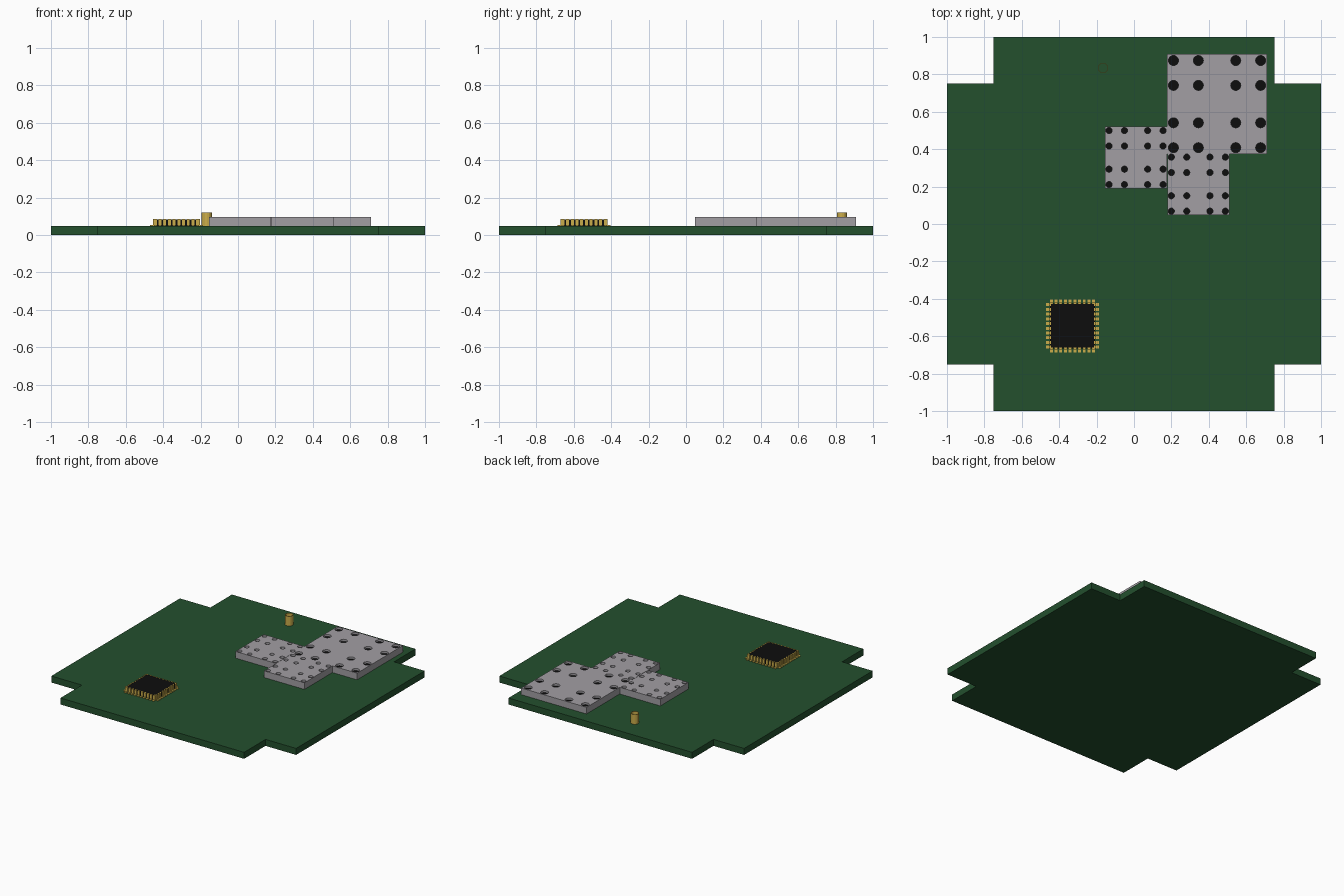
import bpy, bmesh, math
from mathutils import Matrix, Vector

if "Cube" in bpy.data.objects:
    bpy.data.objects.remove(bpy.data.objects["Cube"])


def material(name, rgb):
    m = bpy.data.materials.new(name)
    m.diffuse_color = (*rgb, 1)
    m.use_nodes = True
    m.node_tree.nodes["Principled BSDF"].inputs["Base Color"].default_value = m.diffuse_color
    return m


GREEN = material("board green", (0.017, 0.08, 0.027))
GREY = material("shield grey", (0.36, 0.345, 0.37))
BLACK = material("chip black", (0.004, 0.004, 0.004))
GOLD = material("contact gold", (0.6, 0.42, 0.07))


def make(name, bm, *mats):
    bmesh.ops.recalc_face_normals(bm, faces=bm.faces)
    me = bpy.data.meshes.new(name)
    bm.to_mesh(me)
    bm.free()
    for m in mats:
        me.materials.append(m)
    ob = bpy.data.objects.new(name, me)
    bpy.context.collection.objects.link(ob)
    return ob


def add_box(bm, x0, x1, y0, y1, z0, z1, rot=Matrix()):
    m = (rot @ Matrix.Translation(((x0 + x1) / 2, (y0 + y1) / 2, (z0 + z1) / 2))
         @ Matrix.Diagonal((x1 - x0, y1 - y0, z1 - z0, 1)))
    bmesh.ops.create_cube(bm, size=1, matrix=m)


# Board: square with notched corners
T = 0.048
bm = bmesh.new()
outline = []
for i in range(4):
    r = Matrix.Rotation(i * math.pi / 2, 3, 'Z')
    outline += [r @ Vector(p) for p in ((1, -.75, 0), (1, .75, 0), (.75, .75, 0))]
face = bm.faces.new([bm.verts.new(p) for p in outline])
ext = bmesh.ops.extrude_face_region(bm, geom=[face])
bmesh.ops.translate(bm, vec=(0, 0, T),
                    verts=[v for v in ext["geom"] if isinstance(v, bmesh.types.BMVert)])
make("circuit_board", bm, GREEN)


# Shields: plates with a 4 x 4 grid of holes showing black inside
def shield(name, cx, cy, s, top=0.097):
    h = 0.267 * s
    bm = bmesh.new()
    add_box(bm, cx - h, cx + h, cy - h, cy + h, T, top)
    ob = make(name, bm, GREY, BLACK)
    bm = bmesh.new()
    steps = [k * s for k in (-.233, -.1, .1, .233)]
    for dx in steps:
        for dy in steps:
            bmesh.ops.create_cone(bm, cap_ends=True, segments=16, depth=0.03,
                                  radius1=0.027 * s, radius2=0.027 * s,
                                  matrix=Matrix.Translation((cx + dx, cy + dy, top)))
    cutter = make("hole_cutter", bm, GREY, BLACK)
    cutter.hide_render = True
    mod = ob.modifiers.new("holes", 'BOOLEAN')
    mod.object = cutter
    mod.operation = 'DIFFERENCE'
    mod.solver = 'EXACT'
    dg = bpy.context.evaluated_depsgraph_get()
    me = bpy.data.meshes.new_from_object(ob.evaluated_get(dg))
    ob.modifiers.clear()
    ob.data = me
    for p in me.polygons:      # hole floors are black
        p.material_index = int(p.normal.z > 0.9 and p.center.z < top - 0.005)
    bpy.data.objects.remove(cutter)


shield("large_shield", 0.444, 0.641, 1)
shield("left_shield", 0.011, 0.355, 0.62)
shield("front_shield", 0.344, 0.213, 0.62)

# Chip body
CX, CY, H, TOP = -0.329, -0.545, 0.12, 0.083
bm = bmesh.new()
add_box(bm, CX - H, CX + H, CY - H, CY + H, T, TOP)
make("chip_body", bm, BLACK)

# Chip pins: upright legs with thin feet on all four sides
bm = bmesh.new()
for side in range(4):
    rot = Matrix.Translation((CX, CY, 0)) @ Matrix.Rotation(side * math.pi / 2, 4, 'Z')
    for k in range(10):
        x = (k - 4.5) * 0.0252
        add_box(bm, x - .008, x + .008, -H - .006, -H + .004, T, TOP + .001, rot)
        add_box(bm, x - .008, x + .008, -H - .022, -H - .006, T, T + .004, rot)
make("chip_pins", bm, GOLD)

# Antenna socket: open thin-walled tube
bm = bmesh.new()
rings = []
for r, z in ((.028, T), (.028, .12), (.025, .12), (.025, T)):
    rings.append([bm.verts.new((-0.166 + r * math.cos(a * math.pi / 8),
                                0.834 + r * math.sin(a * math.pi / 8), z)) for a in range(16)])
for i in range(4):
    a, b = rings[i], rings[(i + 1) % 4]
    for j in range(16):
        bm.faces.new((a[j], a[(j + 1) % 16], b[(j + 1) % 16], b[j]))
make("antenna_socket", bm, GOLD)
